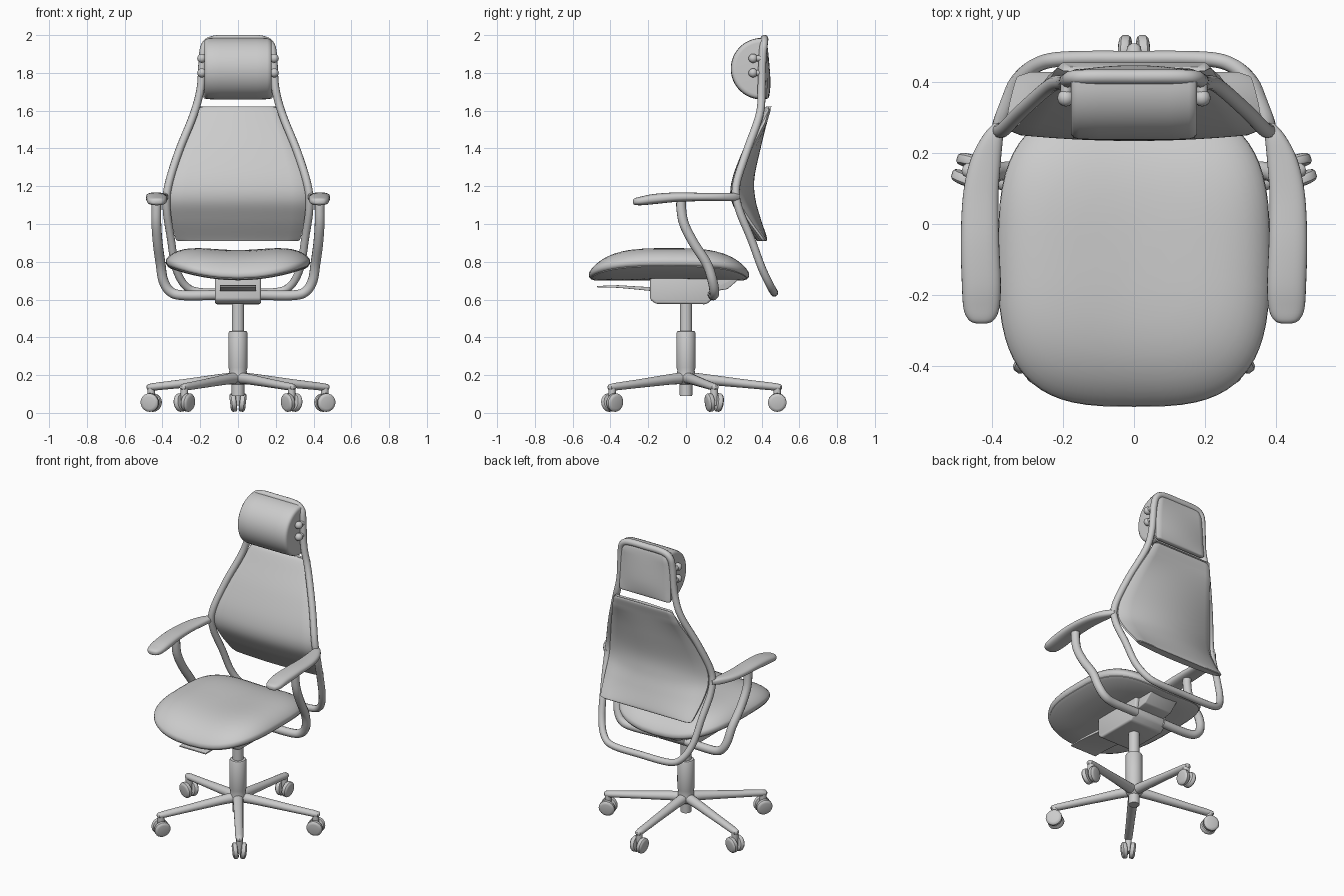
import bpy, bmesh
from math import sin, cos, pi, radians, copysign
from mathutils import Matrix, Vector

if "Cube" in bpy.data.objects:
    bpy.data.objects.remove(bpy.data.objects["Cube"])


def smooth(rows, n=6):
    """Catmull-Rom interpolation through rows of numbers."""
    p = [rows[0]] + list(rows) + [rows[-1]]
    out = []
    for i in range(1, len(p) - 2):
        for k in range(n):
            t = k / n
            out.append([0.5 * (2 * b + (c - a) * t + (2 * a - 5 * b + 4 * c - d) * t * t
                               + (3 * b - a - 3 * c + d) * t ** 3)
                        for a, b, c, d in zip(*p[i - 1:i + 3])])
    return out + [list(rows[-1])]


def finish(name, bm, matrix=Matrix()):
    bmesh.ops.recalc_face_normals(bm, faces=bm.faces)
    me = bpy.data.meshes.new(name)
    bm.to_mesh(me)
    bm.free()
    me.transform(matrix)
    ob = bpy.data.objects.new(name, me)
    bpy.context.collection.objects.link(ob)
    return ob


def loft(name, rings, matrix=Matrix()):
    """Skin a stack of closed rings and cap both ends."""
    bm = bmesh.new()
    vs = [[bm.verts.new(p) for p in r] for r in rings]
    n = len(vs[0])
    for a, b in zip(vs, vs[1:]):
        for i in range(n):
            j = (i + 1) % n
            bm.faces.new((a[i], a[j], b[j], b[i]))
    bm.faces.new(vs[0])
    bm.faces.new(vs[-1])
    return finish(name, bm, matrix)


def lathe(name, profile, matrix=Matrix(), n=32):
    return loft(name, [[(r * cos(2 * pi * i / n), r * sin(2 * pi * i / n), z)
                        for i in range(n)] for r, z in profile], matrix)


def prism(name, yz, hw, bevel=0.012):
    ob = loft(name, [[(x, y, z) for y, z in yz] for x in (-hw, hw)])
    m = ob.modifiers.new("bevel", 'BEVEL')
    m.width, m.segments = bevel, 3
    return ob


def tube(name, pts, r, closed=False):
    cu = bpy.data.curves.new(name, 'CURVE')
    cu.dimensions, cu.bevel_depth, cu.bevel_resolution = '3D', r, 4
    cu.use_fill_caps = True
    sp = cu.splines.new('POLY')
    sp.points.add(len(pts) - 1)
    for q, p in zip(sp.points, pts):
        q.co = (*p, 1)
    sp.use_cyclic_u = closed
    ob = bpy.data.objects.new(name, cu)
    bpy.context.collection.objects.link(ob)
    return ob


def sup(t, e):
    """Point on a unit superellipse."""
    c, s = cos(t), sin(t)
    return copysign(abs(c) ** (2 / e), c), copysign(abs(s) ** (2 / e), s)


# Five-star base with twin-wheel casters
for k in range(5):
    M = Matrix.Rotation(radians(90 + 72 * k), 4, 'Z')
    secs = [(0.0, .032, .186, .032), (.1, .03, .178, .028), (.3, .026, .156, .023),
            (.47, .024, .138, .02), (.5, .019, .136, .016), (.508, .008, .136, .007)]
    loft(f"base_arm_{k}", [[(x, w * cos(i * pi / 8), z + h * sin(i * pi / 8)) for i in range(16)]
                           for x, w, z, h in secs], M)
    lathe(f"caster_stem_{k}", [(.018, .04), (.02, .07), (.02, .135)],
          M @ Matrix.Translation((.483, 0, 0)), 16)
    for s in (-1, 1):
        W = (M @ Matrix.Translation((.483, s * .024, .055))
             @ Matrix.Rotation(radians(-90 * s - 7 * s), 4, 'X'))
        lathe(f"caster_wheel_{k}_{s}", [(.036, -.016), (.045, -.014), (.049, -.008), (.049, .008),
                                        (.043, .015), (.032, .018)], W, 24)

# Gas lift column
lathe("gas_lift", [(.033, .09), (.034, .15), (.05, .165), (.05, .2), (.046, .225), (.05, .24),
                   (.05, .425), (.046, .432), (.033, .434), (.033, .6)])

# Tilt mechanism, rear bracket and front lever plate
prism("mechanism", [(-.19, .73), (-.19, .6), (-.16, .577), (.11, .575), (.15, .61), (.17, .73)], .122)
prism("rear_bracket", [(.12, .74), (.12, .64), (.22, .655), (.3, .725), (.3, .74)], .1, .006)
prism("lever_plate", smooth([(-.47, .664), (-.36, .662), (-.18, .645)], 4)
      + [(-.18, .665), (-.36, .676), (-.47, .672)], .095, .002)

# Saddle-shaped seat cushion and its shell
def seat_ring(r, z_fn, n=64):
    ring = []
    for i in range(n):
        a, b = sup(2 * pi * i / n, 3.1)
        x, y = .383 * r * a, -.09 + .425 * r * b
        ring.append((x, y, z_fn(r) + .722 + .07 * (x / .38) ** 2))
    return ring


dome = lambda r: .012 + .128 * max(0, 1 - r ** 3.6) ** .75
under = lambda r: -.012
loft("seat_cushion", [seat_ring(r, under) for r in (.02, .4, .8, .97)]
     + [seat_ring(.99, lambda r: -.006), seat_ring(1, lambda r: .002)]
     + [seat_ring(r, dome) for r in (.995, .985, .965, .93, .88, .82, .74, .65, .54, .42, .28, .14, .02)])
loft("seat_shell", [seat_ring(r, lambda r: -.02) for r in (.02, .4, .7, .93)]
     + [seat_ring(.975, lambda r: -.014), seat_ring(.975, lambda r: -.004),
        seat_ring(.9, lambda r: 0)])

# Back frame: one continuous tube loop, half listed then mirrored
half = smooth([(0, .467, .637), (.2, .465, .64), (.28, .445, .675), (.33, .4, .77), (.355, .345, .92),
               (.378, .28, 1.08), (.37, .265, 1.2), (.315, .32, 1.38), (.235, .39, 1.58),
               (.198, .4, 1.72), (.187, .405, 1.88), (.172, .412, 1.95), (.12, .415, 1.978),
               (0, .415, 1.98)])
tube("back_frame", half + [(-x, y, z) for x, y, z in half[-2:0:-1]], .021, True)


# Padded panels: rows are z, half width, front y, back y
def panel(name, rows, edge, bow):
    us = [-1 + i / 10 for i in range(21)]
    rings = []
    for z, w, f, b in smooth(rows):
        front = [(u * w, f + bow * u * u + (edge * .3 if abs(u) == 1 else 0), z) for u in us]
        back = [(u * w, min(b, f + bow + edge) * u * u + b * (1 - u * u)
                 - (edge * .3 if abs(u) == 1 else 0), z) for u in us[::-1]]
        rings.append(front + back)
    return loft(name, rings)


panel("backrest", [(.91, .32, .375, .425), (.93, .333, .362, .428), (1.03, .352, .29, .395),
                   (1.13, .358, .238, .368), (1.24, .345, .245, .362), (1.4, .295, .305, .395),
                   (1.54, .24, .375, .43), (1.605, .217, .41, .448), (1.622, .2, .425, .442)],
      .035, .02)
panel("headrest_back", [(1.662, .165, .412, .425), (1.675, .185, .405, .44), (1.75, .183, .4, .447),
                        (1.86, .176, .4, .44), (1.95, .16, .405, .43), (1.975, .13, .41, .42)],
      .03, .0)

# D-shaped headrest cushion
arc = [(-sin(i * pi / 24), cos(i * pi / 24)) for i in range(25)]
loft("headrest_cushion",
     [[(x, .4 + s * .163 * a, 1.822 + s * .163 * b) for a, b in arc]
      for x, s in [(-.178, .84), (-.177, .91), (-.17, .965), (-.155, .99), (-.1, 1), (.1, 1),
                   (.155, .99), (.17, .965), (.177, .91), (.178, .84)]])

for s in (-1, 1):
    # Headrest pivot knobs
    for z in (1.8, 1.877):
        bm = bmesh.new()
        bmesh.ops.create_uvsphere(bm, u_segments=16, v_segments=10, radius=.024)
        finish(f"headrest_knob_{s}_{z}", bm, Matrix.Translation((s * .192, .355, z)))
        tube(f"headrest_link_{s}_{z}", [(s * .192, .355, z), (s * .19, .4, z)], .016)
    # Armrest support tube, from the mechanism up to the pad
    tube(f"armrest_tube_{s}", smooth([(s * x, y, z) for x, y, z in [
        (.1, .14, .625), (.28, .145, .622), (.355, .15, .64), (.395, .14, .7), (.41, .11, .79),
        (.425, .04, .9), (.432, -.01, 1.0), (.432, -.025, 1.08), (.432, -.025, 1.13)]]), .026)
    # Armrest pad: y, centre x, centre z, half width, half height
    pad = smooth([(-.281, .43, 1.118, .012, .008), (-.272, .43, 1.119, .034, .017),
                  (-.24, .43, 1.122, .05, .023), (-.17, .43, 1.132, .055, .027),
                  (-.05, .434, 1.142, .054, .025), (.08, .432, 1.143, .05, .022),
                  (.18, .418, 1.143, .043, .022), (.25, .397, 1.143, .028, .021),
                  (.285, .383, 1.143, .01, .012)], 4)
    loft(f"armrest_pad_{s}", [[(s * (xc + w * a), y, z + h * b) for a, b in
                               (sup(2 * pi * i / 28, 2.6) for i in range(28))]
                              for y, xc, z, w, h in pad])

# Convert tubes to meshes and shade everything smooth
bpy.ops.object.select_all(action='SELECT')
bpy.context.view_layer.objects.active = bpy.data.objects["back_frame"]
bpy.ops.object.convert(target='MESH')
bpy.ops.object.select_all(action='SELECT')
bpy.ops.object.shade_smooth_by_angle(angle=radians(40))
